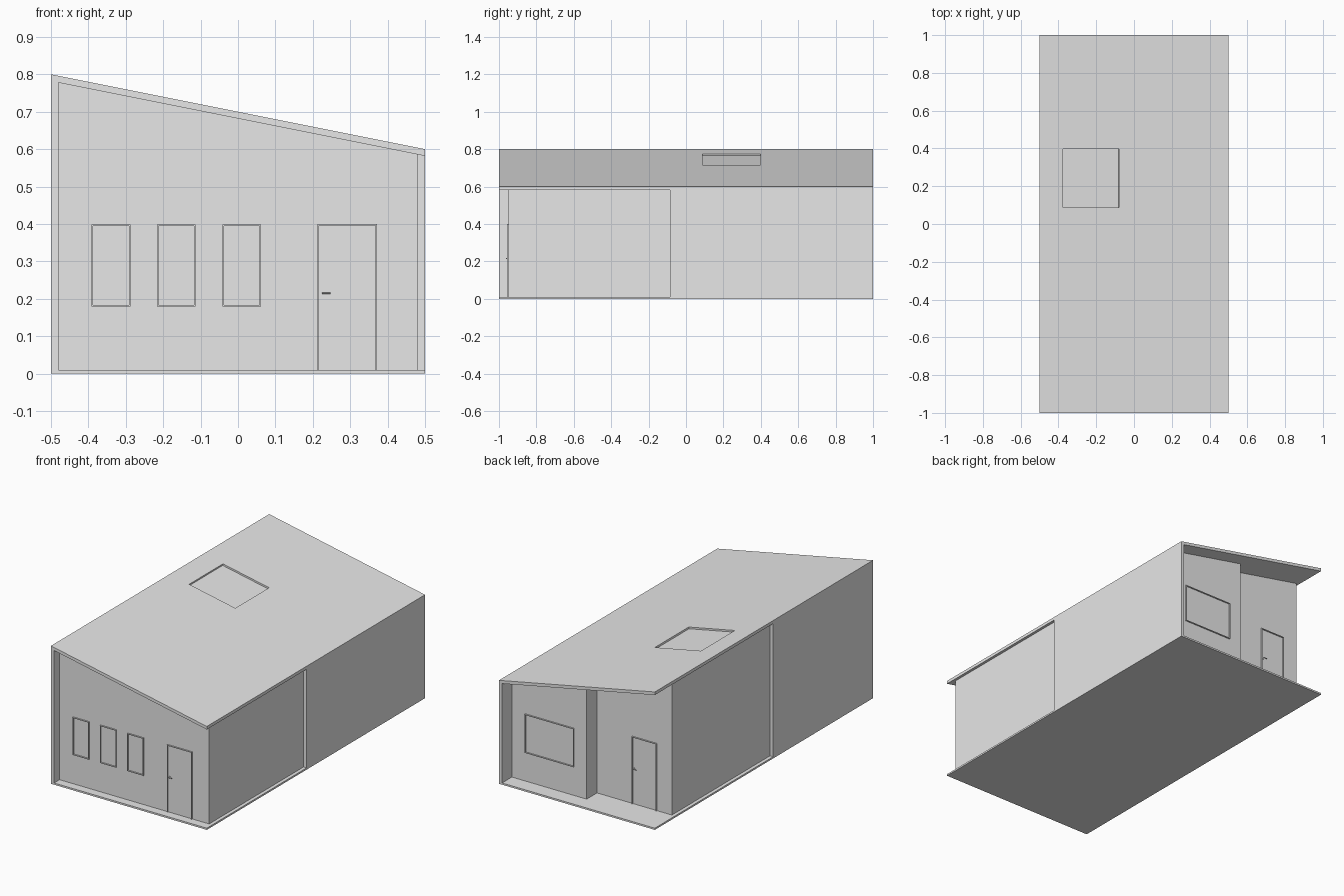
import bpy
import bmesh
from math import atan, radians
from mathutils import Matrix, Vector

old = bpy.data.objects.get("Cube")
if old:
    bpy.data.objects.remove(old, do_unlink=True)

grey = bpy.data.materials.new("plain_grey")
grey.use_nodes = True
grey.diffuse_color = (0.8, 0.8, 0.8, 1)
grey.node_tree.nodes["Principled BSDF"].inputs["Base Color"].default_value = (0.8, 0.8, 0.8, 1)

FLOOR = 0.01      # slab thickness
ROOF = 0.018      # roof thickness
T = 0.02          # wall thickness
SIDE = 0.5        # outer face of the side walls
INNER = SIDE - T  # set-back face of the side walls
MID = -0.085      # where the side walls step
FRONT, BACK_A, BACK_B = -0.95, 0.91, 0.815   # faces of the end walls


def roof_z(x):
    return 0.7 - 0.2 * x


def finish(name, bm):
    bmesh.ops.recalc_face_normals(bm, faces=bm.faces)
    mesh = bpy.data.meshes.new(name)
    bm.to_mesh(mesh)
    bm.free()
    mesh.materials.append(grey)
    obj = bpy.data.objects.new(name, mesh)
    bpy.context.collection.objects.link(obj)
    return obj


def add_prism(bm, profile, y0, y1):
    """Extrude an xz profile from y0 to y1."""
    face = bm.faces.new([bm.verts.new((x, y0, z)) for x, z in profile])
    out = bmesh.ops.extrude_face_region(bm, geom=[face])
    moved = [v for v in out["geom"] if isinstance(v, bmesh.types.BMVert)]
    bmesh.ops.translate(bm, verts=moved, vec=(0, y1 - y0, 0))


def prism(name, profile, y0, y1):
    bm = bmesh.new()
    add_prism(bm, profile, y0, y1)
    return finish(name, bm)


def wall(name, x0, x1, y0, y1):
    """Wall standing on the slab, its top following the roof slope."""
    top0, top1 = roof_z(x0) - ROOF, roof_z(x1) - ROOF
    return prism(name, [(x0, FLOOR), (x1, FLOOR), (x1, top1), (x0, top0)], y0, y1)


def rect(x0, x1, z0, z1):
    return [(x0, z0), (x1, z0), (x1, z1), (x0, z1)]


def frame(name, x0, x1, z0, z1, y, out, sill=True):
    """Slim raised trim around an opening; out is the outward y direction."""
    w, depth = 0.004, 0.007 * out
    bm = bmesh.new()
    bars = [rect(x0, x0 + w, z0, z1), rect(x1 - w, x1, z0, z1),
            rect(x0 + w, x1 - w, z1 - w, z1)]
    if sill:
        bars.append(rect(x0 + w, x1 - w, z0, z0 + w))
    for bar in bars:
        add_prism(bm, bar, y, y + depth)
    return finish(name, bm)


def handle(name, x, y, out):
    """Round rose, short neck and a lever pointing across the door."""
    bm = bmesh.new()

    def rod(radius, length, centre, axis):
        turn = Vector((0, 0, 1)).rotation_difference(Vector(axis)).to_matrix().to_4x4()
        bmesh.ops.create_cone(bm, cap_ends=True, segments=16, radius1=radius, radius2=radius,
                              depth=length, matrix=Matrix.Translation(centre) @ turn)

    z = 0.215
    rod(0.006, 0.003, (x, y + 0.0015 * out, z), (0, 1, 0))
    rod(0.002, 0.012, (x, y + 0.006 * out, z), (0, 1, 0))
    rod(0.002, 0.022, (x - 0.009 * out, y + 0.011 * out, z), (1, 0, 0))
    obj = finish(name, bm)
    bpy.ops.object.select_all(action="DESELECT")
    obj.select_set(True)
    bpy.context.view_layer.objects.active = obj
    bpy.ops.object.shade_smooth_by_angle(angle=radians(40))


# Floor slab and sloping roof
prism("floor_slab", rect(-SIDE, SIDE, 0, FLOOR), -1, 1)
hi, lo = roof_z(-SIDE), roof_z(SIDE)
roof = prism("roof", [(-SIDE, hi - ROOF), (SIDE, lo - ROOF), (SIDE, lo), (-SIDE, hi)], -1, 1)

# Skylight recess, cut square to the slope
cx, cy, depth = -0.227, 0.243, 0.01
bm = bmesh.new()
bmesh.ops.create_cube(bm, size=1, matrix=(
    Matrix.Translation((cx, cy, roof_z(cx))) @ Matrix.Rotation(atan(0.2), 4, "Y")
    @ Matrix.Diagonal((0.302, 0.31, 2 * depth, 1))))
cutter = finish("skylight_cutter", bm)
cutter.hide_render = True
cut = roof.modifiers.new("skylight", "BOOLEAN")
cut.operation = "DIFFERENCE"
cut.solver = "EXACT"
cut.object = cutter
bpy.context.view_layer.objects.active = roof
bpy.ops.object.modifier_apply(modifier=cut.name)
bpy.data.objects.remove(cutter, do_unlink=True)

# Side walls: one half flush with the roof edge, the other half set back
wall("right_wall_flush", -SIDE, -INNER, -1, MID)
wall("right_wall_set_back", -INNER, -INNER + T, MID - T, BACK_B)
wall("left_wall_flush", INNER, SIDE, MID, 1)
wall("left_wall_set_back", INNER - T, INNER, FRONT, MID + T)

# End walls
wall("front_wall", -INNER, INNER, FRONT, FRONT + T)
wall("back_window_wall", 0, INNER, BACK_A - T, BACK_A)
wall("back_step_wall", 0, T, BACK_B - T, BACK_A - T)
wall("back_door_wall", -INNER, 0, BACK_B - T, BACK_B)

# Windows
for i, x in enumerate((-0.392, -0.217, -0.042)):
    frame(f"front_window_{i + 1}", x, x + 0.104, 0.18, 0.398, FRONT, -1)
frame("back_window", 0.08, 0.395, 0.176, 0.4, BACK_A, 1)

# Doors and handles
frame("front_door", 0.213, 0.372, FLOOR, 0.4, FRONT, -1, sill=False)
frame("back_door", -0.385, -0.225, FLOOR, 0.4, BACK_B, 1, sill=False)
handle("front_door_handle", 0.227, FRONT, -1)
handle("back_door_handle", -0.239, BACK_B, 1)
